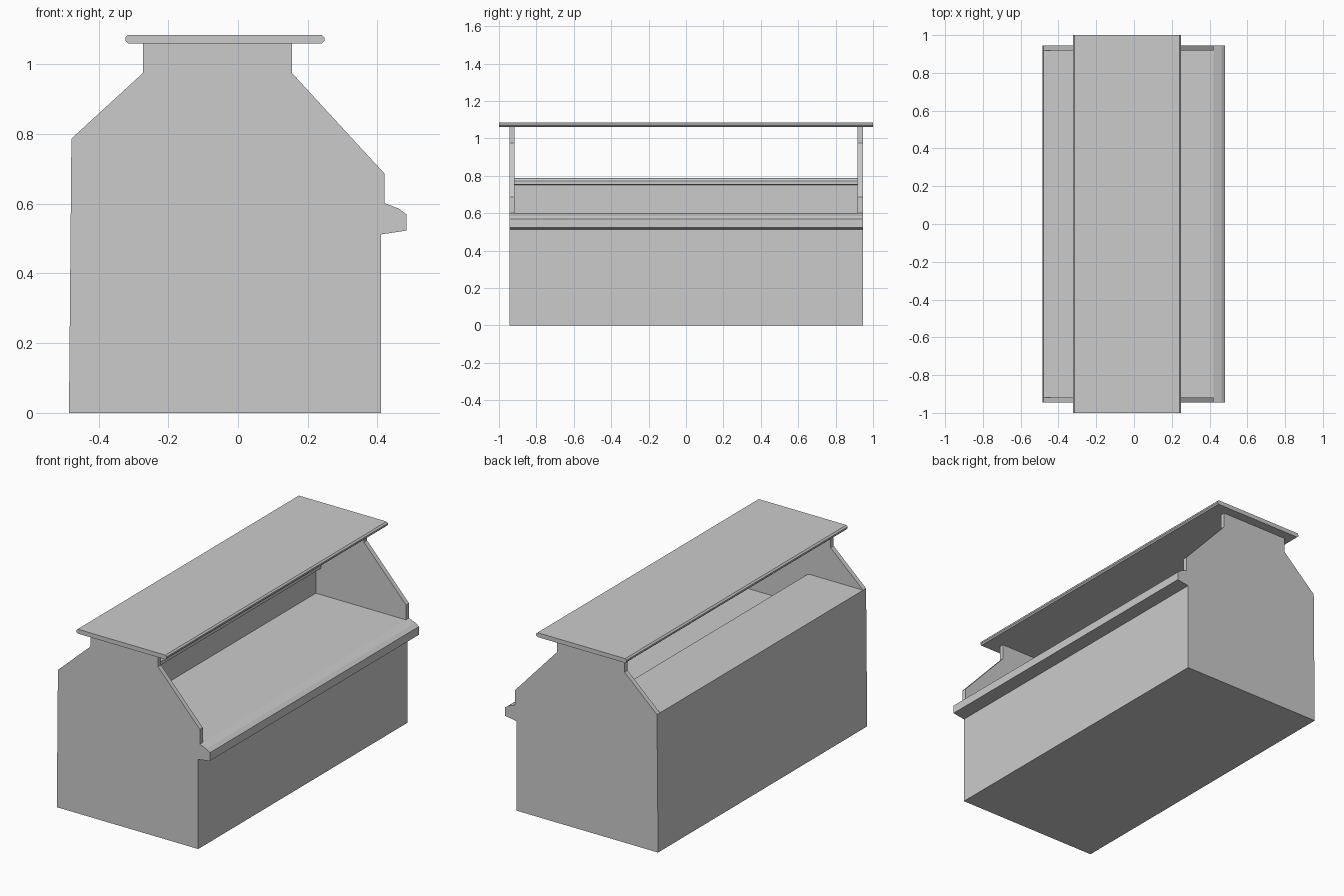
import bpy, bmesh

if "Cube" in bpy.data.objects:
    bpy.data.objects.remove(bpy.data.objects["Cube"])


def extrude_profile(name, pts, y0, y1):
    """Closed (x, z) outline extruded along y."""
    bm = bmesh.new()
    face = bm.faces.new([bm.verts.new((x, y0, z)) for x, z in pts])
    ext = bmesh.ops.extrude_face_region(bm, geom=[face])
    verts = [g for g in ext["geom"] if isinstance(g, bmesh.types.BMVert)]
    bmesh.ops.translate(bm, verts=verts, vec=(0, y1 - y0, 0))
    bmesh.ops.recalc_face_normals(bm, faces=bm.faces[:])
    mesh = bpy.data.meshes.new(name)
    bm.to_mesh(mesh)
    bm.free()
    obj = bpy.data.objects.new(name, mesh)
    bpy.context.collection.objects.link(obj)
    return obj


W = 0.945      # half length of the counter
T = 0.027      # end panel thickness

# Stepped top shared by the body and the end panels: worktop up to rear shelf
step = [(0.42, 0.602), (-0.15, 0.602), (-0.15, 0.75), (-0.116, 0.754),
        (-0.116, 0.772), (-0.124, 0.782), (-0.14, 0.787), (-0.478, 0.787)]

# Counter body with the projecting front ledge
ledge = [(0.41, 0.512), (0.483, 0.523), (0.483, 0.57), (0.462, 0.586)]
extrude_profile("counter_body",
                [(-0.485, 0), (0.41, 0)] + ledge + step, -W, W)

# Upright end panels that stand on the steps and carry the roof
panel = step + [(-0.273, 0.975), (-0.273, 1.06), (0.155, 1.06),
                (0.155, 0.975), (0.42, 0.687)]
for side, y0 in (("front", -W), ("back", W - T)):
    extrude_profile(side + "_end_panel", panel, y0, y0 + T)

# Flat top board with rounded long edges
c = 0.008
x0, x1, z0, z1 = -0.323, 0.248, 1.06, 1.085
extrude_profile("top_board", [
    (x0 + c, z0), (x1 - c, z0), (x1, z0 + c), (x1, z1 - c),
    (x1 - c, z1), (x0 + c, z1), (x0, z1 - c), (x0, z0 + c)], -1, 1)
